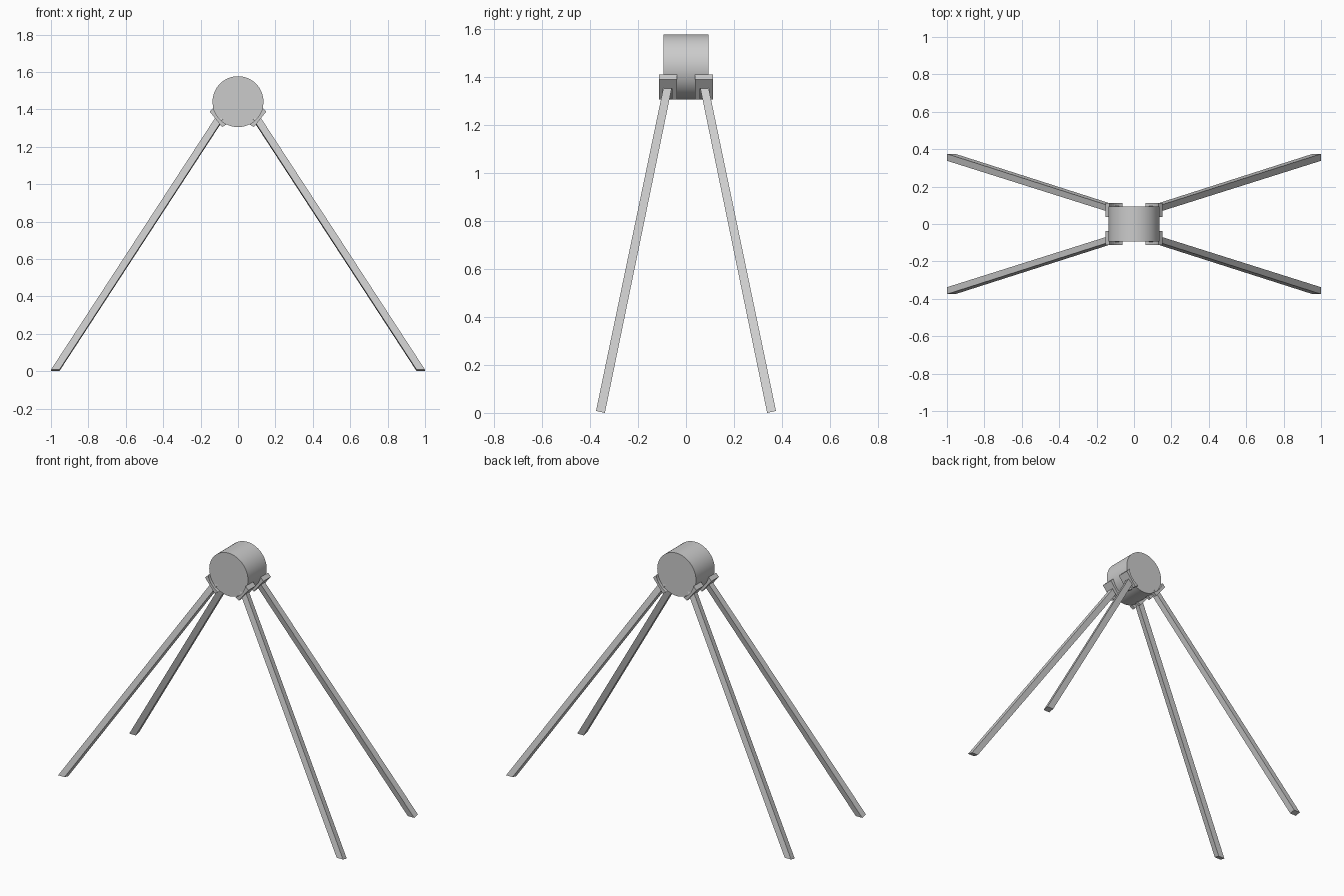
import bpy, bmesh, math
from mathutils import Vector

if "Cube" in bpy.data.objects:
    bpy.data.objects.remove(bpy.data.objects["Cube"])

CZ, R = 1.441, 0.136   # drum centre height and radius


def make(name, verts, faces):
    me = bpy.data.meshes.new(name)
    me.from_pydata(verts, [], faces)
    bm = bmesh.new()
    bm.from_mesh(me)
    bmesh.ops.recalc_face_normals(bm, faces=bm.faces)
    bm.to_mesh(me)
    bm.free()
    ob = bpy.data.objects.new(name, me)
    bpy.context.collection.objects.link(ob)
    return ob


def prism(name, profile, y0, y1):
    """Extrude an (x, z) profile along y."""
    n = len(profile)
    verts = [(x, y, z) for y in (y0, y1) for x, z in profile]
    faces = [list(range(n)), list(range(n, 2 * n))]
    faces += [[i, (i + 1) % n, n + (i + 1) % n, n + i] for i in range(n)]
    return make(name, verts, faces)


# Drum at the top
bpy.ops.mesh.primitive_cylinder_add(vertices=64, radius=R, depth=0.188,
                                    location=(0, 0, CZ), rotation=(math.pi / 2, 0, 0))
bpy.context.object.name = "drum"
bpy.ops.object.shade_smooth_by_angle()

# Bracket directions: outward normal and downward tangent on the drum
N = Vector((0.78, -0.63)).normalized()
T = Vector((-N.y, N.x)) * -1


def seat_profile(t0, t1, outer):
    """Flat outside, curved inside to hug the drum."""
    pts = []
    for i in range(7):
        t = t0 + (t1 - t0) * i / 6
        pts.append((t, math.sqrt((R - 0.0005) ** 2 - t * t)))
    pts += [(t1 * 0.94, outer), (t0 * 0.94, outer)]
    return [((T * t + N * n).x, CZ + (T * t + N * n).y) for t, n in pts]


for sx, side in ((1, "right"), (-1, "left")):
    for sy, end in ((-1, "front"), (1, "back")):
        tag = f"{end}_{side}"

        def mirrored(profile):
            return [(sx * x, z) for x, z in profile]

        # Bracket: two cheeks joined by a cross piece above the leg
        for nm, t0, t1, ya, yb in (("outer_cheek", -0.058, 0.056, 0.092, 0.113),
                                   ("inner_cheek", -0.058, 0.056, 0.038, 0.058),
                                   ("bridge", -0.058, -0.008, 0.058, 0.092)):
            prism(f"{tag}_{nm}", mirrored(seat_profile(t0, t1, 0.151)), sy * ya, sy * yb)

        # Splayed leg, slanted in x and tilted in y
        verts = []
        for zi, x0, yi in ((0.0, 0.955, 0.338), (1.36, 0.068, 0.058)):
            for dx, dy, dz in ((0, 0, 0), (0.045, 0, 0), (0.045, 0.037, 0.008), (0, 0.037, 0.008)):
                dy *= 1 if zi == 0 else 0.9
                verts.append((sx * (x0 + dx), sy * (yi + dy), zi + dz))
        make(f"{tag}_leg", verts, [(0, 1, 2, 3), (4, 5, 6, 7), (0, 1, 5, 4),
                                   (1, 2, 6, 5), (2, 3, 7, 6), (3, 0, 4, 7)])
